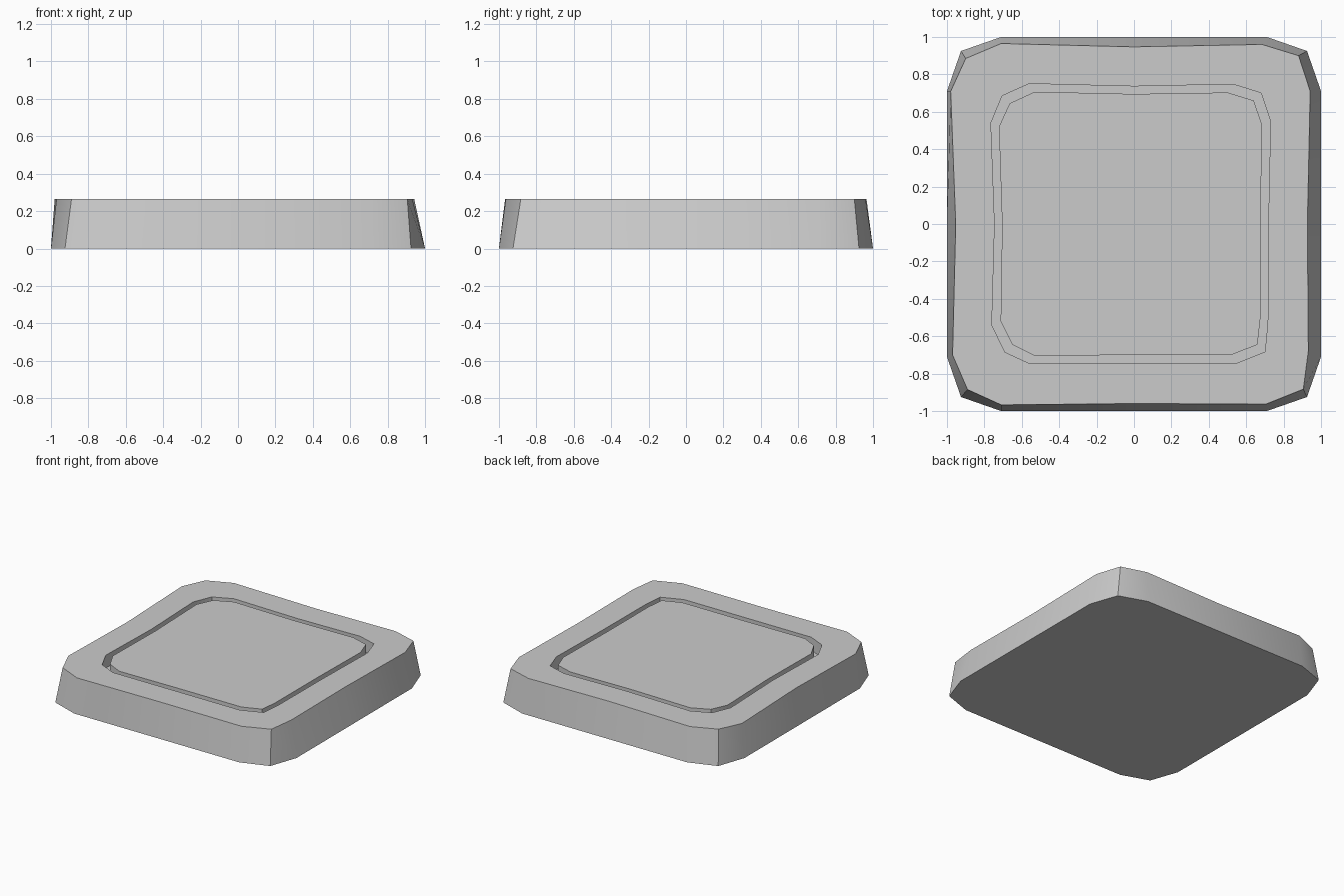
import bpy, bmesh

if "Cube" in bpy.data.objects:
    bpy.data.objects.remove(bpy.data.objects["Cube"])

H = 0.265      # slab height
FLOOR = 0.165  # groove floor height

# Outlines, 16 points each, clockwise from the back-left straight edge
base = [(-.71, 1), (0, 1), (.71, 1), (.925, .925), (1, .71), (1, 0), (1, -.71), (.925, -.925),
        (.71, -1), (0, -1), (-.71, -1), (-.925, -.925), (-1, -.71), (-1, 0), (-1, .71), (-.925, .925)]
rim = [(-.71, .965), (0, .947), (.685, .96), (.88, .90), (.942, .71), (.927, 0), (.932, -.68), (.905, -.883),
       (.705, -.963), (0, -.96), (-.71, -.967), (-.89, -.885), (-.97, -.70), (-.953, 0), (-.98, .71), (-.90, .885)]
groove_out = [(-.56, .75), (0, .736), (.53, .747), (.68, .70), (.73, .55), (.718, 0), (.715, -.53), (.70, -.683),
              (.54, -.747), (0, -.747), (-.555, -.747), (-.69, -.685), (-.76, -.54), (-.745, 0), (-.765, .54), (-.705, .685)]
groove_in = [(-.53, .707), (0, .695), (.50, .703), (.64, .66), (.685, .53), (.676, 0), (.675, -.51), (.66, -.645),
             (.52, -.70), (0, -.70), (-.53, -.705), (-.65, -.645), (-.713, -.52), (-.705, 0), (-.722, .52), (-.665, .645)]

# Tapered slab: loops joined from the underside, up the wall, through the groove, to the pad
bm = bmesh.new()
loops = [[bm.verts.new((x, y, z)) for x, y in pts] for pts, z in (
    (base, 0), (rim, H), (groove_out, H), (groove_out, FLOOR), (groove_in, FLOOR), (groove_in, H))]
n = len(base)
for a, b in zip(loops, loops[1:]):
    for i in range(n):
        j = (i + 1) % n
        bm.faces.new((a[i], a[j], b[j], b[i]))
bm.faces.new(loops[0])
bm.faces.new(loops[-1])
bmesh.ops.recalc_face_normals(bm, faces=bm.faces)

mesh = bpy.data.meshes.new("grooved_slab")
bm.to_mesh(mesh)
bm.free()
slab = bpy.data.objects.new("grooved_slab", mesh)
bpy.context.collection.objects.link(slab)

# Soft shading along the gently bent walls, crisp corners elsewhere
bpy.context.view_layer.objects.active = slab
slab.select_set(True)
bpy.ops.object.shade_smooth_by_angle(angle=0.52)
